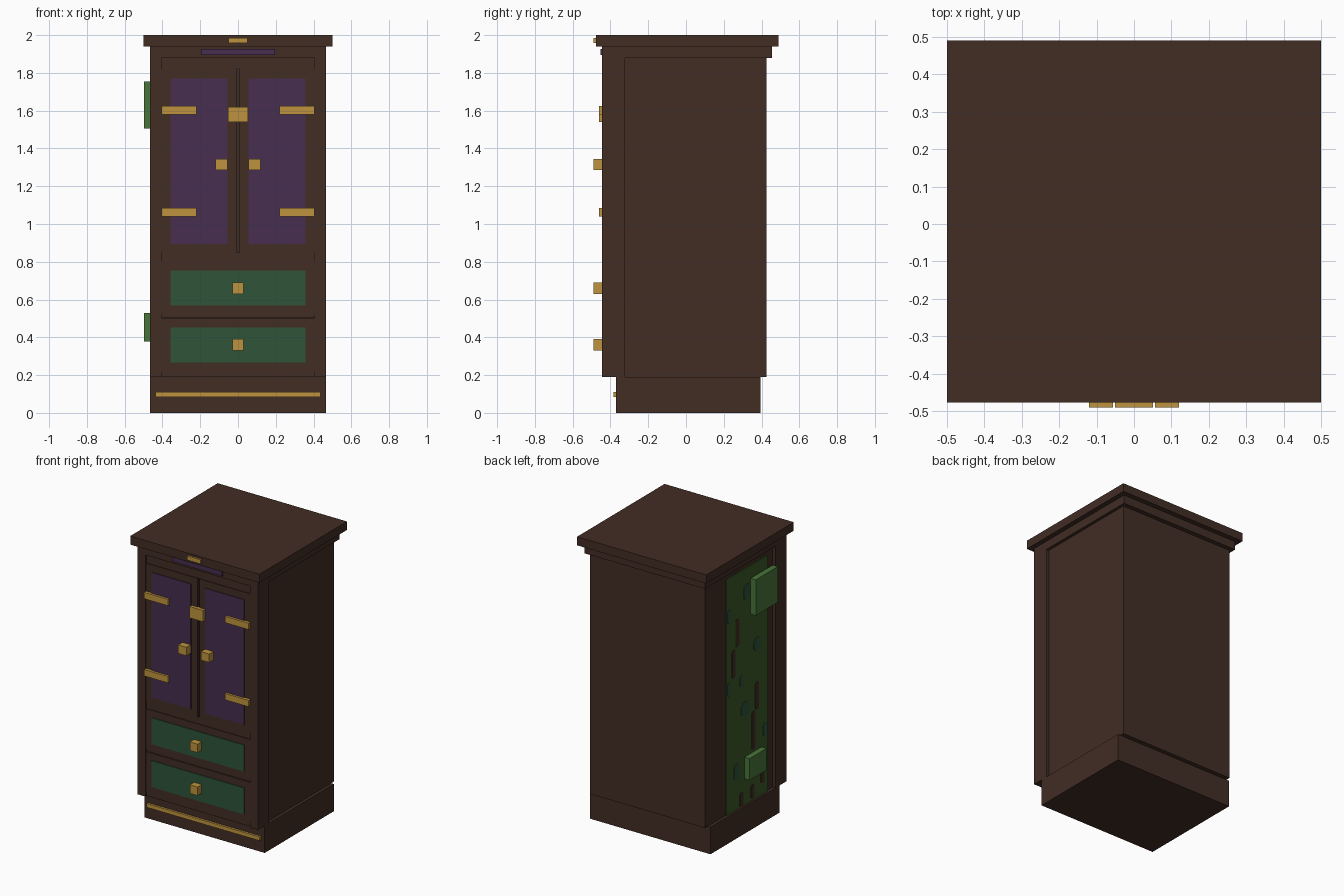
import bpy, bmesh, math

if "Cube" in bpy.data.objects:
    bpy.data.objects.remove(bpy.data.objects["Cube"])


def material(name, r, g, b):
    """Flat colour from 0-255 display values."""
    m = bpy.data.materials.new(name)
    lin = [((c / 255 + 0.055) / 1.055) ** 2.4 if c > 10 else c / 255 / 12.92 for c in (r, g, b)]
    m.diffuse_color = (*lin, 1)
    m.use_nodes = True
    m.node_tree.nodes["Principled BSDF"].inputs["Base Color"].default_value = m.diffuse_color
    return m


WOOD = material("dark_wood", 66, 45, 36)
PURPLE = material("purple_panel", 71, 46, 79)
GREEN = material("deep_green", 46, 84, 57)
GOLD = material("brass", 190, 148, 62)
MOSS = material("moss", 58, 88, 40)
LEAF = material("light_moss", 72, 116, 58)


def finish(name, bm, mat):
    bmesh.ops.recalc_face_normals(bm, faces=bm.faces)
    mesh = bpy.data.meshes.new(name)
    bm.to_mesh(mesh)
    bm.free()
    mesh.materials.append(mat)
    ob = bpy.data.objects.new(name, mesh)
    bpy.context.collection.objects.link(ob)
    return ob


def box(name, mat, x, y, z):
    """Box from (min, max) pairs along each axis."""
    bm = bmesh.new()
    bmesh.ops.create_cube(bm, size=1)
    for v in bm.verts:
        v.co = [lo + (c + 0.5) * (hi - lo) for c, (lo, hi) in zip(v.co, (x, y, z))]
    return finish(name, bm, mat)


def mirrored(name, mat, x, y, z):
    """Box on the right and its twin on the left."""
    box("right_" + name, mat, x, y, z)
    box("left_" + name, mat, (-x[1], -x[0]), y, z)


def patch(name, mat, y, z0, z1, width, x=-0.452):
    """Thin plate with cut corners lying on the left side."""
    h, c = width / 2, width * 0.28
    outline = [(-h, z0 + c), (-h + c, z0), (h - c, z0), (h, z0 + c),
               (h, z1 - c), (h - c, z1), (-h + c, z1), (-h, z1 - c)]
    bm = bmesh.new()
    face = bm.faces.new([bm.verts.new((x, y + a, b)) for a, b in outline])
    ext = bmesh.ops.extrude_face_region(bm, geom=[face])
    for v in ext["geom"]:
        if isinstance(v, bmesh.types.BMVert):
            v.co.x -= 0.003
    return finish(name, bm, mat)


# Carcass: plinth, body, cornice, top
box("plinth", WOOD, (-0.466, 0.466), (-0.37, 0.395), (0, 0.19))
box("body", WOOD, (-0.445, 0.445), (-0.42, 0.425), (0.19, 1.88))
box("cornice", WOOD, (-0.466, 0.466), (-0.445, 0.456), (1.88, 1.94))
box("top_slab", WOOD, (-0.5, 0.5), (-0.477, 0.49), (1.94, 2.0))

# Front frame
mirrored("stile", WOOD, (0.405, 0.466), (-0.445, -0.322), (0.19, 1.88))
for i, z in enumerate([(0.19, 0.22), (0.504, 0.52), (0.80, 0.85), (1.82, 1.88)]):
    box(f"rail_{i}", WOOD, (-0.405, 0.405), (-0.432, -0.42), z)

# Doors with panels, hinges and knobs
mirrored("door", WOOD, (0.007, 0.404), (-0.438, -0.42), (0.85, 1.82))
mirrored("door_panel", PURPLE, (0.055, 0.358), (-0.444, -0.43), (0.895, 1.77))
mirrored("door_knob", GOLD, (0.056, 0.12), (-0.49, -0.444), (1.285, 1.345))
for i, z in enumerate([(1.04, 1.085), (1.58, 1.625)]):
    mirrored(f"hinge_{i}", GOLD, (0.22, 0.405), (-0.46, -0.438), z)
box("lock_plate", GOLD, (-0.052, 0.052), (-0.46, -0.43), (1.54, 1.62))

# Drawers
for i, z in enumerate([0.22, 0.52]):
    box(f"drawer_{i}", WOOD, (-0.404, 0.404), (-0.438, -0.42), (z, z + 0.282))
    box(f"drawer_panel_{i}", GREEN, (-0.358, 0.358), (-0.444, -0.43), (z + 0.048, z + 0.233))
    box(f"drawer_knob_{i}", GOLD, (-0.03, 0.03), (-0.49, -0.444), (z + 0.11, z + 0.17))

# Trim
box("plinth_strip", GOLD, (-0.437, 0.437), (-0.385, -0.37), (0.083, 0.11))
box("top_plaque", GOLD, (-0.051, 0.051), (-0.49, -0.477), (1.957, 1.986))
box("cornice_inlay", PURPLE, (-0.195, 0.195), (-0.453, -0.445), (1.895, 1.926))

# Mossy growth on the left side
box("moss_sheet", MOSS, (-0.452, -0.444), (-0.26, 0.195), (0.19, 1.84))
box("upper_moss_clump", LEAF, (-0.498, -0.458), (-0.305, -0.06), (1.505, 1.755))
box("lower_moss_clump", LEAF, (-0.498, -0.458), (-0.18, 0.008), (0.378, 0.53))
box("upper_moss_stem", LEAF, (-0.458, -0.445), (-0.24, -0.12), (1.56, 1.70))
box("lower_moss_stem", LEAF, (-0.458, -0.445), (-0.14, -0.03), (0.41, 0.50))

# Bare wood streaks: y, bottom, top
for i, (y, a, b) in enumerate([(0.08, 1.33, 1.52), (0.12, 1.12, 1.32), (-0.14, 0.81, 1.0),
                               (-0.10, 0.54, 0.81), (0.035, 0.195, 0.29),
                               (-0.09, 0.2, 0.30), (-0.2, 0.27, 0.37)]):
    patch(f"bare_streak_{i}", WOOD, y, a, b, 0.04)

# Darker patches: y, bottom, top, width
for i, (y, a, b, w) in enumerate([(-0.03, 1.62, 1.725, 0.08), (0.17, 1.53, 1.62, 0.045),
                                  (-0.14, 1.22, 1.31, 0.08), (0.035, 1.03, 1.11, 0.04),
                                  (0.17, 1.02, 1.11, 0.045), (-0.01, 0.81, 0.91, 0.09),
                                  (-0.23, 0.59, 0.68, 0.05), (0.09, 0.40, 0.51, 0.05),
                                  (-0.12, 0.44, 0.51, 0.05)]):
    patch(f"dark_patch_{i}", GREEN, y, a, b, w)
